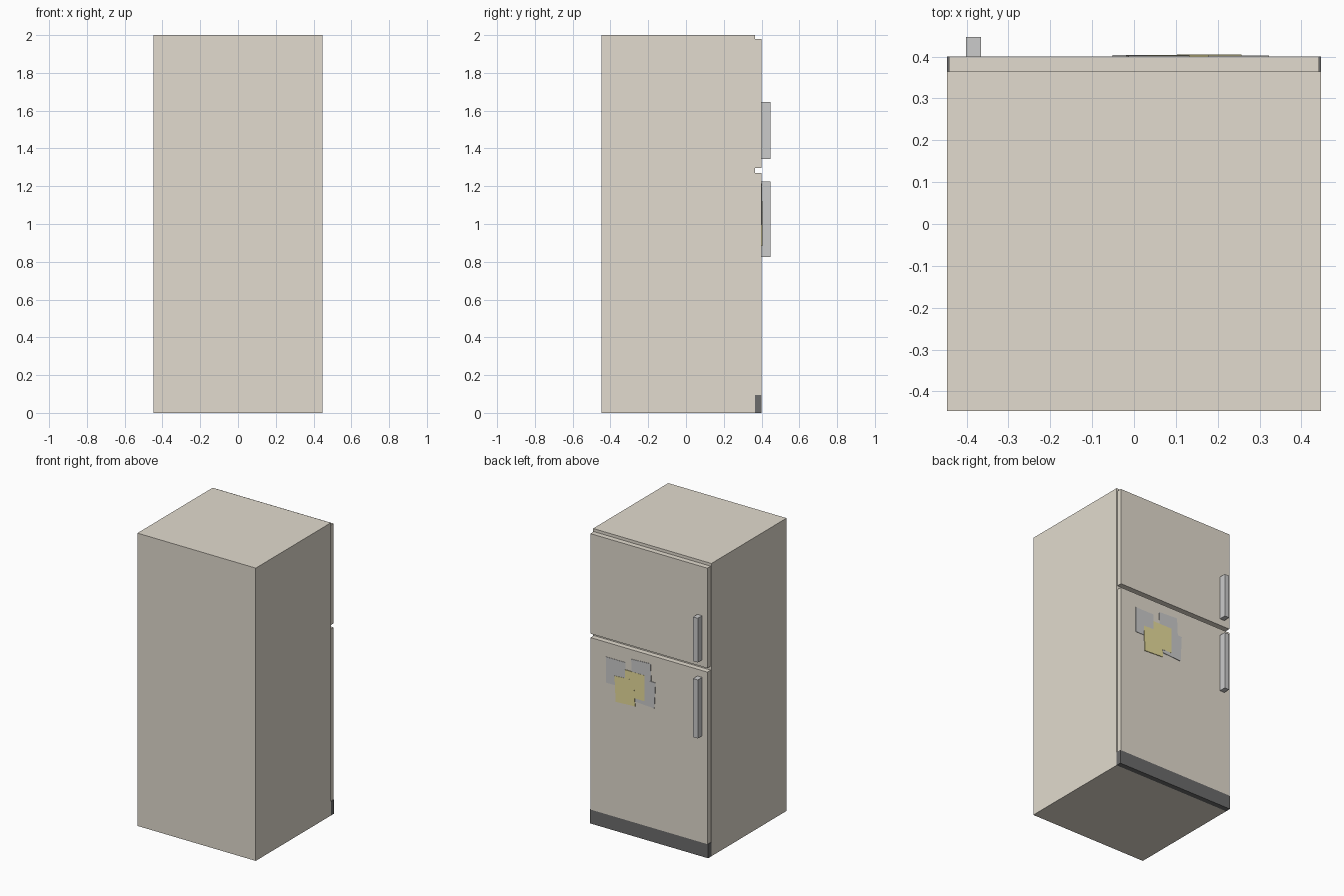
import bpy, math
from mathutils import Matrix

if "Cube" in bpy.data.objects:
    bpy.data.objects.remove(bpy.data.objects["Cube"])


def material(name, rgb):
    m = bpy.data.materials.new(name)
    m.diffuse_color = (*rgb, 1)
    m.use_nodes = True
    m.node_tree.nodes["Principled BSDF"].inputs["Base Color"].default_value = m.diffuse_color
    return m


def box(name, x, y, z, mat=None, tilt=0):
    """Box from (min, max) ranges, tilted about its own y axis."""
    centre = [(r[0] + r[1]) / 2 for r in (x, y, z)]
    size = [r[1] - r[0] for r in (x, y, z)]
    bpy.ops.mesh.primitive_cube_add(size=1)
    o = bpy.context.object
    o.name = name
    o.data.transform(Matrix.Rotation(math.radians(tilt), 4, 'Y')
                     @ Matrix.Diagonal((*size, 1)))
    o.location = centre
    if mat:
        o.data.materials.append(mat)
    return o


tan = material("tan_enamel", (0.76, 0.71, 0.62))
black = material("black_plastic", (0.15, 0.15, 0.15))
yellow = material("yellow_paper", (0.80, 0.72, 0.33))

BACK, FRONT, DOOR = -0.447, 0.364, 0.40

# Cabinet and kick plate
box("cabinet", (-0.447, 0.447), (BACK, FRONT), (0, 2), tan)
box("kick_plate", (-0.447, 0.447), (FRONT, DOOR), (0, 0.095), black)

# Doors, each with a bar handle
for name, door_z, handle_z in (("freezer", (1.297, 1.98), (1.343, 1.645)),
                               ("fridge", (0.095, 1.27), (0.824, 1.224))):
    box(name + "_door", (-0.442, 0.442), (FRONT, DOOR), door_z, tan)
    box(name + "_handle", (-0.402, -0.366), (DOOR, 0.447), handle_z)

# Overlapping notes stuck on the lower door: centre x, centre z, tilt, colour
notes = [(0.25, 1.083, 0, None), (0.055, 1.122, 3, None),
         (0.026, 1.008, -3, None), (0.105, 1.034, 0, yellow),
         (0.180, 0.976, 3, yellow)]
for i, (x, z, tilt, mat) in enumerate(notes):
    box(f"note_{i + 1}", (x - 0.073, x + 0.073), (DOOR, 0.4025 + i * 0.0005),
        (z - 0.088, z + 0.088), mat, tilt)
